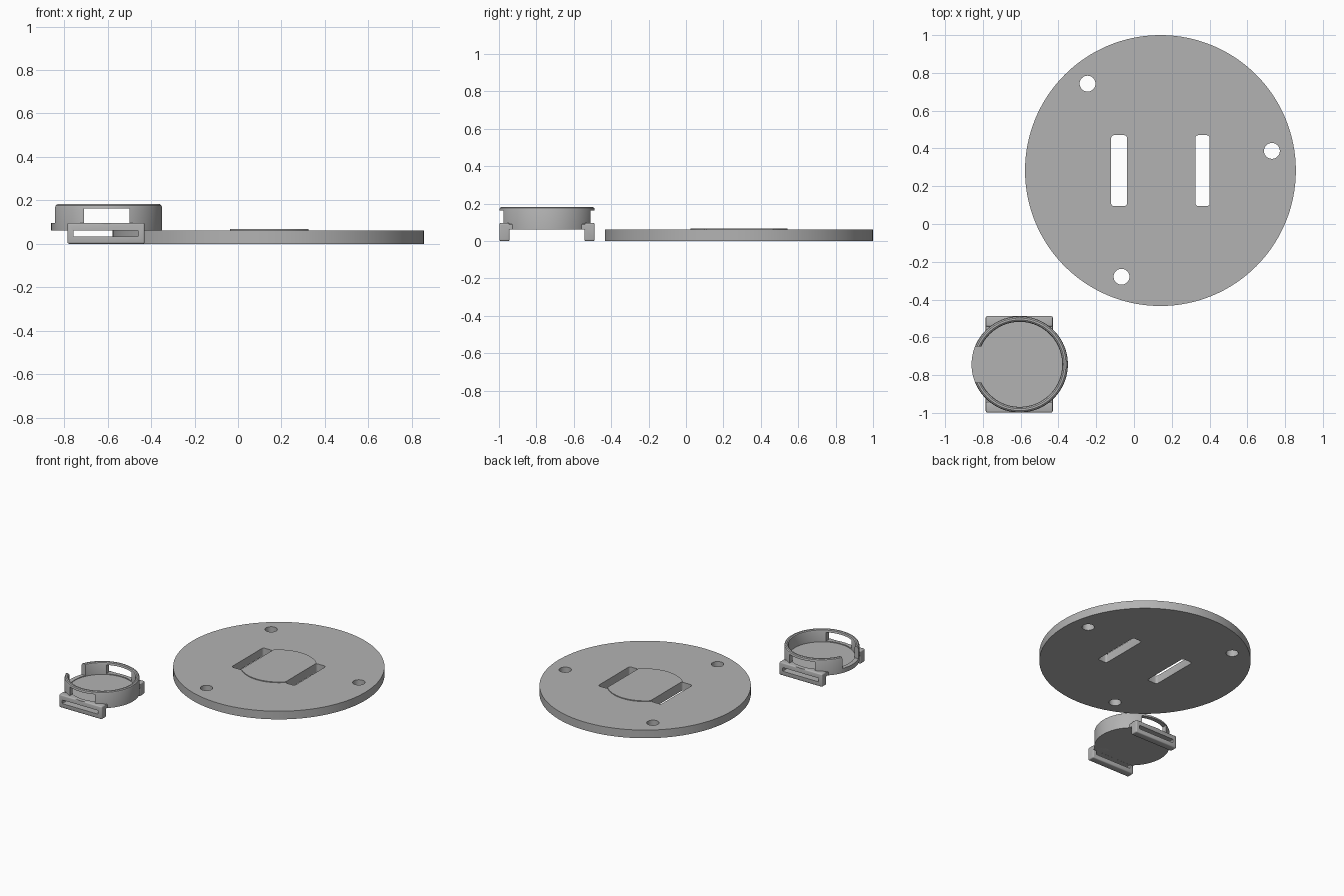
import bpy, bmesh, math
from mathutils import Matrix, Vector

if "Cube" in bpy.data.objects:
    bpy.data.objects.remove(bpy.data.objects["Cube"])

grey = bpy.data.materials.new("light grey")
grey.diffuse_color = (0.45, 0.45, 0.45, 1)
grey.use_nodes = True
grey.node_tree.nodes["Principled BSDF"].inputs["Base Color"].default_value = grey.diffuse_color


def make(name, bm):
    bmesh.ops.recalc_face_normals(bm, faces=bm.faces[:])
    me = bpy.data.meshes.new(name)
    bm.to_mesh(me)
    bm.free()
    ob = bpy.data.objects.new(name, me)
    bpy.context.collection.objects.link(ob)
    me.materials.append(grey)
    return ob


def cylinder(name, x, y, z0, z1, r, n):
    bm = bmesh.new()
    bmesh.ops.create_cone(bm, cap_ends=True, segments=n, radius1=r, radius2=r, depth=z1 - z0,
                          matrix=Matrix.Translation((x, y, (z0 + z1) / 2)))
    return make(name, bm)


def box(name, lo, hi, bevel=0.0, axis=None):
    """Box between two corners, rounding all edges or those along one axis."""
    lo, hi = Vector(lo), Vector(hi)
    bm = bmesh.new()
    bmesh.ops.create_cube(bm, size=1, matrix=Matrix.Translation((lo + hi) / 2)
                          @ Matrix.Diagonal((*(hi - lo), 1)))
    if bevel:
        edges = [e for e in bm.edges if axis is None
                 or abs((e.verts[0].co - e.verts[1].co).normalized()[axis]) > 0.9]
        bmesh.ops.bevel(bm, geom=edges, offset=bevel, segments=3, profile=0.5, affect='EDGES')
    return make(name, bm)


def lathe(name, x, y, profile, n):
    """Closed solid of revolution; the profile starts and ends on the axis."""
    bm = bmesh.new()
    vs = [bm.verts.new((r, 0, z)) for r, z in profile]
    es = [bm.edges.new(p) for p in zip(vs, vs[1:])]
    bmesh.ops.spin(bm, geom=vs + es, axis=(0, 0, 1), cent=(0, 0, 0), angle=2 * math.pi, steps=n)
    bmesh.ops.remove_doubles(bm, verts=bm.verts[:], dist=1e-5)
    bmesh.ops.translate(bm, verts=bm.verts[:], vec=(x, y, 0))
    return make(name, bm)


def boolean(ob, others, op='DIFFERENCE'):
    bpy.context.view_layer.objects.active = ob
    for o in others:
        m = ob.modifiers.new("bool", 'BOOLEAN')
        m.operation, m.object, m.solver = op, o, 'EXACT'
        bpy.ops.object.modifier_apply(modifier=m.name)
        bpy.data.objects.remove(o)


def smooth(ob):
    bpy.ops.object.select_all(action='DESELECT')
    ob.select_set(True)
    bpy.context.view_layer.objects.active = ob
    bpy.ops.object.shade_smooth_by_angle(angle=math.radians(35))


# Large round plate with a raised centre pad, two slots and three screw holes
PX, PY = 0.14, 0.283
plate = cylinder("base_plate", PX, PY, 0, 0.061, 0.717, 128)
pad = cylinder("centre_pad", PX, PY, 0.03, 0.067, 0.26, 96)
boolean(plate, [pad], 'UNION')
slots = [box("slot_cutter", (x0, 0.095, -0.1), (x1, 0.47, 0.2), 0.014, 2)
         for x0, x1 in ((-0.121, -0.037), (0.325, 0.401))]
trims = [box("pad_trim", (x0, -0.1, 0.061), (x1, 0.7, 0.2))
         for x0, x1 in ((-0.3, -0.037), (0.325, 0.6))]
holes = [cylinder("hole_cutter", x, y, -0.1, 0.2, 0.042, 40)
         for x, y in ((-0.246, 0.743), (0.73, 0.387), (-0.066, -0.279))]
boolean(plate, slots + trims + holes)
smooth(plate)

# Small round cup with a rounded rim
CX, CY = -0.605, -0.743
cup = lathe("cup", CX, CY, [(0, 0.061), (0.255, 0.061), (0.255, 0.168), (0.252, 0.177),
                            (0.245, 0.182), (0.235, 0.182), (0.228, 0.177), (0.225, 0.168),
                            (0.225, 0.09), (0, 0.09)], 96)
# Windows through front and back walls, and an open gap on the left
boolean(cup, [
    box("window_cutter", (CX - 0.105, CY - 0.4, 0.095), (CX + 0.105, CY + 0.4, 0.162)),
    box("gap_cutter", (CX - 0.4, CY - 0.095, 0.095), (CX - 0.1, CY + 0.095, 0.3))])

# Strap loops at front and back: a slotted upright joined to the cup by a shelf
for name, s in (("front_strap_loop", -1), ("back_strap_loop", 1)):
    def span(a, b):
        return sorted((CY + s * a, CY + s * b))
    y0, y1 = span(0.2, 0.255)
    loop = box(name, (-0.785, y0, 0.002 * 0), (-0.43, y1, 0.096), 0.008)
    a, b = span(0.13, 0.25)
    shelf = box("shelf", (-0.785, a, 0.061), (-0.43, b, 0.09), 0.004)
    boolean(loop, [shelf], 'UNION')
    a, b = span(0.1, 0.4)
    boolean(loop, [box("strap_slot_cutter", (-0.757, a, 0.033), (-0.459, b, 0.0605), 0.004, 1),
                   cylinder("cup_clearance", CX, CY, 0.08, 0.3, 0.226, 96)])
    smooth(loop)
smooth(cup)
